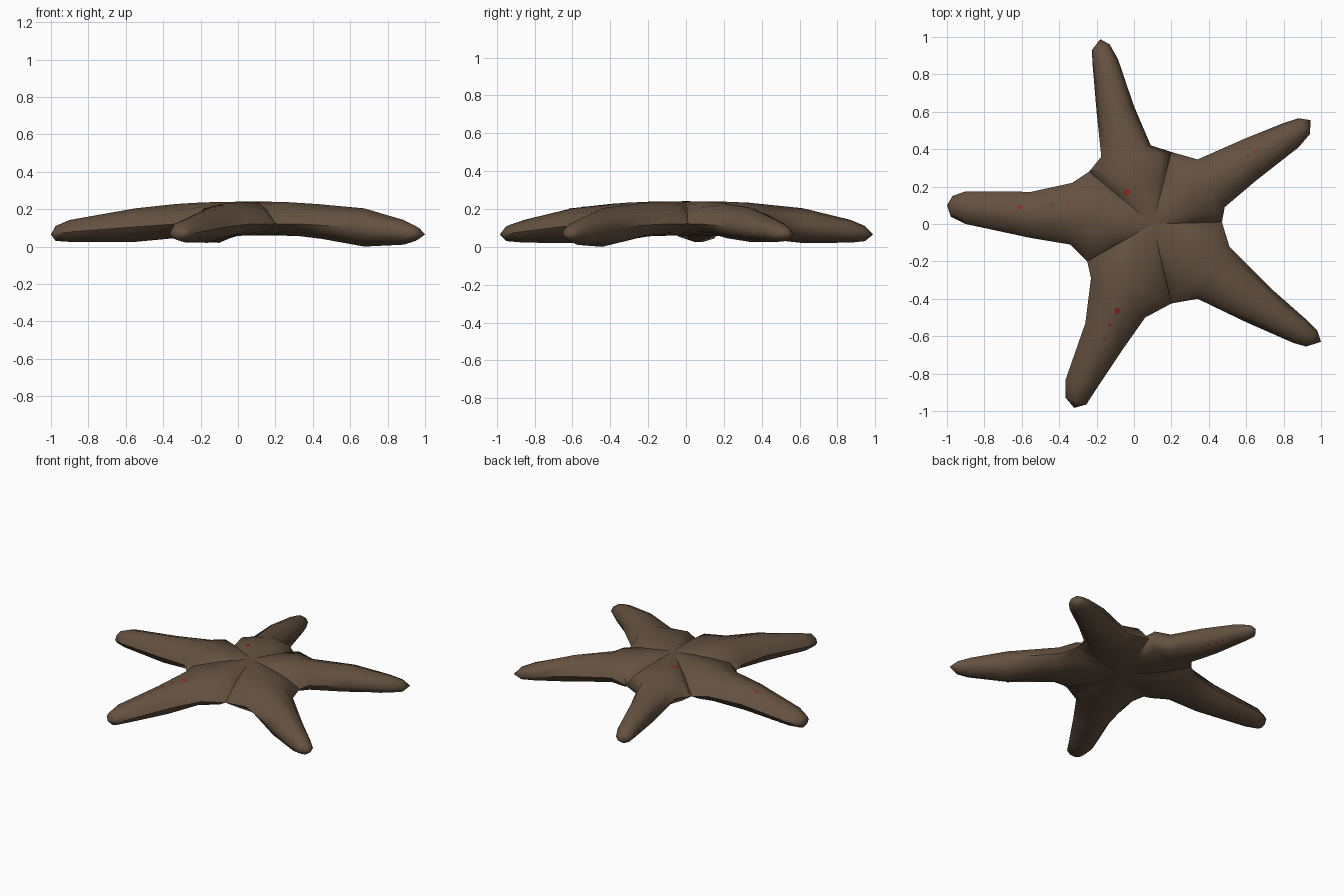
import bpy, bmesh, math
from mathutils import Vector
from mathutils.bvhtree import BVHTree

if "Cube" in bpy.data.objects:
    bpy.data.objects.remove(bpy.data.objects["Cube"])


def material(name, rgb):
    m = bpy.data.materials.new(name)
    m.diffuse_color = (*rgb, 1)
    m.use_nodes = True
    m.node_tree.nodes["Principled BSDF"].inputs["Base Color"].default_value = m.diffuse_color
    return m


brown = material("brown skin", (0.128, 0.083, 0.052))
red = material("dark red", (0.25, 0.022, 0.018))

CENTRE = Vector((0.1, 0.0))
SEG = 4  # steps across the arm, above and below

# valleys between arms, counter-clockwise, valley i is on the right of arm i
valleys = [(0.47, 0.01), (0.2, 0.385), (-0.24, 0.28), (-0.25, -0.2), (0.2, -0.425)]
# per arm: right outline, left outline, tip, lowest underside
arms = [
    ([(0.485, 0.09), (0.65, 0.23), (0.88, 0.41), (0.94, 0.48)],
     [(0.34, 0.345), (0.6, 0.46), (0.80, 0.54), (0.88, 0.565)], (0.945, 0.555), 0.025),
    ([(0.09, 0.42), (0.0, 0.63), (-0.085, 0.88), (-0.13, 0.96)],
     [(-0.175, 0.36), (-0.2, 0.6), (-0.222, 0.86), (-0.225, 0.93)], (-0.18, 0.988), 0.02),
    ([(-0.33, 0.22), (-0.55, 0.172), (-0.9, 0.175), (-0.97, 0.15)],
     [(-0.34, -0.11), (-0.55, -0.075), (-0.9, 0.0), (-0.98, 0.04)], (-1.0, 0.1), 0.025),
    ([(-0.23, -0.29), (-0.26, -0.53), (-0.365, -0.83), (-0.365, -0.93)],
     [(0.06, -0.5), (-0.06, -0.67), (-0.2, -0.88), (-0.255, -0.965)], (-0.32, -0.983), 0.02),
    ([(0.34, -0.40), (0.6, -0.525), (0.85, -0.635), (0.92, -0.655)],
     [(0.51, -0.12), (0.75, -0.36), (0.92, -0.51), (0.98, -0.57)], (1.0, -0.63), 0.0),
]
# edge height and top height at valley, arm base, middle, near tip, tip ring
heights = [(0.122, 0.233), (0.12, 0.227), (0.105, 0.204), (0.078, 0.142), (0.068, 0.11)]


def section(right, left, edge, high, low, power):
    """Closed lens section from the right edge over the top and back below."""
    r, l = Vector(right), Vector(left)
    mid, half = (r + l) / 2, (r - l) / 2
    ring = []
    for k in range(2 * SEG):
        a = math.pi * k / SEG
        s = math.sin(a)
        p = mid + half * math.cos(a)
        up, down = max(s, 0) ** power, max(-s, 0) ** 1.3
        ring.append(Vector((p.x, p.y, edge + (high - edge) * up - (edge - low) * down)))
    return ring


# Starfish body: five lofted arms whose ridges meet in a low cone-like hub
bm = bmesh.new()
top = bm.verts.new((CENTRE.x, CENTRE.y, 0.241))
bottom = bm.verts.new((CENTRE.x, CENTRE.y, 0.06))
for i, (right, left, tip, low) in enumerate(arms):
    rights = [valleys[i]] + right
    lefts = [valleys[(i + 1) % 5]] + left
    lows = [0.055, 0.045, low, low * 0.6 + 0.01, 0.03]
    rings = []
    for j in range(5):
        pts = section(rights[j], lefts[j], *heights[j], lows[j], 0.9 if j == 0 else 1.15)
        rings.append([bm.verts.new(p) for p in pts])
    for a, b in zip(rings, rings[1:]):
        for k in range(2 * SEG):
            n = (k + 1) % (2 * SEG)
            bm.faces.new((a[k], b[k], b[n], a[n]))
    end = bm.verts.new((*tip, 0.065))
    for k in range(2 * SEG):
        bm.faces.new((rings[-1][k], end, rings[-1][(k + 1) % (2 * SEG)]))
    # hub wedges, above and below
    outer_top = rings[0][:SEG + 1]
    outer_low = rings[0][SEG:] + [rings[0][0]]
    for outer, pole, z0, z1 in ((outer_top, top, 0.194, 0.238), (outer_low, bottom, 0.082, 0.058)):
        inner = []
        for k, v in enumerate(outer):
            s = math.sin(math.pi * k / SEG)
            p = CENTRE + (v.co.xy - CENTRE) * (0.55 + 0.1 * s)
            inner.append(bm.verts.new((p.x, p.y, z0 + (z1 - z0) * s)))
        for k in range(SEG):
            bm.faces.new((inner[k], outer[k], outer[k + 1], inner[k + 1]))
            bm.faces.new((pole, inner[k], inner[k + 1]))
bmesh.ops.remove_doubles(bm, verts=bm.verts, dist=0.0005)
bmesh.ops.recalc_face_normals(bm, faces=bm.faces)
low_z = min(v.co.z for v in bm.verts)
for v in bm.verts:
    v.co.z -= low_z
tree = BVHTree.FromBMesh(bm)
mesh = bpy.data.meshes.new("starfish_body")
bm.to_mesh(mesh)
bm.free()
mesh.materials.append(brown)
body = bpy.data.objects.new("starfish_body", mesh)
bpy.context.collection.objects.link(body)
bpy.context.view_layer.objects.active = body
body.select_set(True)
bpy.ops.object.shade_smooth_by_angle(angle=math.radians(60))

# Red spots: thin plates laid on the skin
spots = [(-0.04, 0.17, 0.019), (-0.61, 0.09, 0.013), (-0.44, 0.1, 0.006), (-0.35, 0.11, 0.006),
         (-0.09, -0.465, 0.017), (-0.13, -0.54, 0.01), (-0.16, -0.61, 0.007),
         (-0.185, -0.69, 0.006), (0.65, 0.385, 0.008), (0.61, 0.365, 0.006)]
sb = bmesh.new()


def add_spot(x, y, radius, side):
    hit, normal, _, _ = tree.ray_cast(Vector((x, y, side)), Vector((0, 0, -side)))
    if hit is None:
        return
    if normal.z * side < 0:
        normal = -normal
    mat = normal.to_track_quat('Z', 'Y').to_matrix().to_4x4()
    mat.translation = hit + normal * 0.003
    bmesh.ops.create_circle(sb, cap_ends=True, segments=10, radius=radius, matrix=mat)


for x, y, radius in spots:
    add_spot(x, y, radius, 1)
# small row under each arm, towards its right edge
for right, left, tip, low in arms:
    for t in (0.0, 0.2, 0.4, 0.6, 0.8):
        r = Vector(right[1]).lerp(Vector(right[2]), t)
        l = Vector(left[1]).lerp(Vector(left[2]), t)
        p = r.lerp(l, 0.22)
        add_spot(p.x, p.y, 0.007, -1)
spot_mesh = bpy.data.meshes.new("red_spots")
sb.to_mesh(spot_mesh)
sb.free()
spot_mesh.materials.append(red)
bpy.context.collection.objects.link(bpy.data.objects.new("red_spots", spot_mesh))
